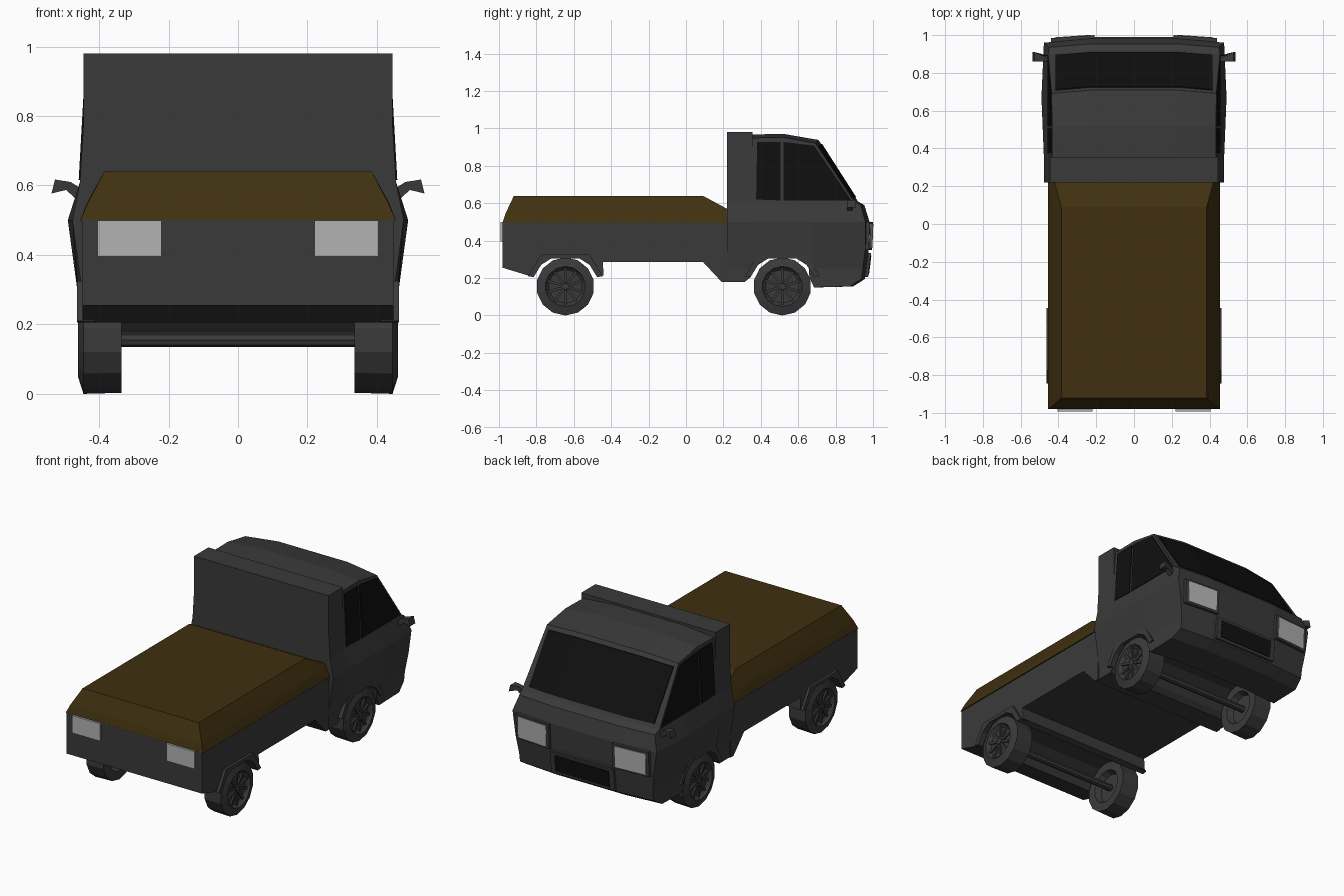
import bpy, bmesh, math
from mathutils import Vector, Matrix

if "Cube" in bpy.data.objects:
    bpy.data.objects.remove(bpy.data.objects["Cube"])


def material(name, rgb):
    m = bpy.data.materials.new(name)
    m.diffuse_color = (*rgb, 1)
    m.use_nodes = True
    m.node_tree.nodes["Principled BSDF"].inputs["Base Color"].default_value = m.diffuse_color
    return m


BODY = material("dark_paint", (0.042, 0.042, 0.042))
GLASS = material("dark_glass", (0.005, 0.005, 0.005))
COVER = material("brown_cover", (0.05, 0.03, 0.005))
LAMP = material("pale_lamp", (0.45, 0.45, 0.45))


def finish(name, bm, mat, mirror=False):
    if mirror:
        dup = bmesh.ops.duplicate(bm, geom=bm.verts[:] + bm.edges[:] + bm.faces[:])
        for v in dup["geom"]:
            if isinstance(v, bmesh.types.BMVert):
                v.co.x *= -1
    bmesh.ops.recalc_face_normals(bm, faces=bm.faces)
    me = bpy.data.meshes.new(name)
    bm.to_mesh(me)
    bm.free()
    me.materials.append(mat)
    ob = bpy.data.objects.new(name, me)
    bpy.context.collection.objects.link(ob)
    return ob


def prism(name, pts, x0, x1, mat, mirror=False, shape=None, cuts=()):
    """Side profile (y, z) extruded from x0 to x1, sliced, then reshaped."""
    bm = bmesh.new()
    face = bm.faces.new([bm.verts.new((x0, y, z)) for y, z in pts])
    ext = bmesh.ops.extrude_face_region(bm, geom=[face], use_keep_orig=True)
    for v in ext["geom"]:
        if isinstance(v, bmesh.types.BMVert):
            v.co.x = x1
    for axis, value in cuts:
        n = Vector((axis == "x", axis == "y", axis == "z"))
        bmesh.ops.bisect_plane(bm, geom=bm.verts[:] + bm.edges[:] + bm.faces[:],
                               dist=1e-4, plane_co=n * value, plane_no=n)
    if shape:
        for v in bm.verts:
            v.co = shape(*v.co)
    return finish(name, bm, mat, mirror)


def cab_width(y, z):
    steps = [(0.0, 0.452), (0.25, 0.456), (0.5, 0.49), (0.61, 0.455), (1.0, 0.433)]
    for (za, wa), (zb, wb) in zip(steps, steps[1:]):
        if z <= zb:
            w = wa + (wb - wa) * (z - za) / (zb - za)
            break
    if z < 0.6:
        w -= 0.013 * (y < 0.36) + 0.013 * (y > 0.95)
    return w


def bow(x, y, z):
    """Crowned roof and bowed front."""
    k = (x / 0.45) ** 2
    dy = 0.025 * k if y > 0.68 else 0
    dz = 0.025 * k * max(0, z - 0.61) / 0.335
    return Vector((x, y - dy, z - dz))


def cab_shape(x, y, z):
    if abs(x) > 0.3:
        x = math.copysign(cab_width(y, z), x)
    return bow(x, y, z)


XCUTS = [("x", -0.23), ("x", 0.23)]
ARCH = [(0.17, 0.205), (0.13, 0.27), (0.075, 0.305), (-0.075, 0.305), (-0.13, 0.27), (-0.17, 0.205)]
FLARE = [(-0.2, 0.21), (-0.13, 0.325), (0.13, 0.325), (0.2, 0.21)]
FRONT, REAR = 0.515, -0.645


def arch(c):
    return [(c + y, z) for y, z in ARCH]


# Cab with front wheel arch
prism("cab", [(0.22, 0.18), (0.22, 0.972), (0.52, 0.978), (0.715, 0.945), (0.925, 0.61),
              (0.96, 0.59), (0.988, 0.5), (0.985, 0.36), (0.963, 0.195), (0.90, 0.155), (0.71, 0.15)]
      + arch(FRONT) + [(0.315, 0.18)], -0.5, 0.5, BODY, shape=cab_shape,
      cuts=XCUTS + [("z", 0.25), ("z", 0.5), ("z", 0.61), ("y", 0.35), ("y", 0.7)])
prism("cab_rear_panel", [(0.22, 0.5), (0.22, 0.98), (0.355, 0.98), (0.355, 0.5)], -0.445, 0.445, BODY)

# Cargo bed with rear wheel arch
prism("cargo_bed", [(0.22, 0.5), (0.22, 0.18), (0.19, 0.18), (0.09, 0.287), (-0.445, 0.287), (-0.44, 0.215)]
      + arch(REAR) + [(-0.98, 0.255), (-0.98, 0.5)], -0.448, 0.448, BODY)

# Cargo cover
bm = bmesh.new()
for x, y, z in [(0.455, -0.98, 0.498), (0.435, -0.965, 0.545), (0.385, -0.92, 0.64),
                (0.385, 0.09, 0.64), (0.42, 0.22, 0.57), (0.455, 0.22, 0.498), (0.435, 0.09, 0.55)]:
    for s in (-1, 1):
        bm.verts.new((s * x, y, z))
bmesh.ops.convex_hull(bm, input=bm.verts[:])
bmesh.ops.dissolve_limit(bm, angle_limit=0.02, verts=bm.verts[:], edges=bm.edges[:])
finish("cargo_cover", bm, COVER)

# Windows follow the cab surface
prism("windshield", [(0.90, 0.63), (0.917, 0.632), (0.735, 0.922), (0.71, 0.92)], -0.415, 0.415, GLASS,
      shape=bow, cuts=XCUTS)


def on_side(x, y, z):
    return Vector((cab_width(y, z) + 0.004 if x > 0.42 else x, y, z))


prism("rear_side_window", [(0.375, 0.62), (0.505, 0.615), (0.505, 0.928), (0.38, 0.928)],
      0.42, 0.46, GLASS, True, on_side)
prism("front_side_window", [(0.52, 0.615), (0.885, 0.615), (0.685, 0.908), (0.52, 0.928)],
      0.42, 0.46, GLASS, True, on_side)


# Headlights, grille and tail lights
def lamp_tilt(x, y, z):
    return Vector((x, y - 0.07 * (x - 0.21), z))


prism("headlight_frame", [(0.93, 0.35), (0.994, 0.35), (1.0, 0.5), (0.93, 0.5)],
      0.21, 0.44, BODY, True, lamp_tilt)
prism("headlight", [(0.95, 0.362), (0.998, 0.362), (1.003, 0.488), (0.95, 0.488)],
      0.228, 0.422, LAMP, True, lamp_tilt)
prism("grille_frame", [(0.94, 0.205), (0.974, 0.205), (0.989, 0.335), (0.95, 0.335)], -0.21, 0.21, BODY)
prism("grille", [(0.94, 0.22), (0.979, 0.22), (0.991, 0.32), (0.95, 0.32)], -0.18, 0.18, GLASS)
prism("tail_light", [(-0.97, 0.395), (-0.992, 0.395), (-0.992, 0.499), (-0.97, 0.499)],
      0.22, 0.405, LAMP, True)

# Side mirrors: outline in x, z given thickness along y
bm = bmesh.new()
face = bm.faces.new([bm.verts.new((x, 0.86, z)) for x, z in
                     [(0.44, 0.55), (0.465, 0.56), (0.495, 0.587), (0.537, 0.577),
                      (0.527, 0.617), (0.482, 0.61), (0.45, 0.59)]])
ext = bmesh.ops.extrude_face_region(bm, geom=[face], use_keep_orig=True)
for v in ext["geom"]:
    if isinstance(v, bmesh.types.BMVert):
        v.co.y = 0.91 if v.co.x > 0.5 else 0.89
finish("side_mirror", bm, BODY, True)


# Wheels, spokes, flares and axles
def wheel(label, cy):
    r = 0.155
    hub = Vector((0, cy, r))
    bm = bmesh.new()
    section = [(0.37, 0.001), (0.37, 0.085), (0.335, 0.1), (0.335, 0.152), (0.445, r),
               (0.46, 0.108), (0.447, 0.1), (0.438, 0.09), (0.438, 0.001)]
    vs = [bm.verts.new((x, cy, r - d)) for x, d in section]
    es = [bm.edges.new(p) for p in zip(vs, vs[1:])]
    bmesh.ops.spin(bm, geom=vs + es, cent=hub, axis=(1, 0, 0), angle=math.tau, steps=14, use_duplicate=False)
    bmesh.ops.remove_doubles(bm, verts=bm.verts[:], dist=0.002)
    finish(label + "_wheel", bm, BODY, True)

    bm = bmesh.new()
    for i in range(10):
        m = (Matrix.Translation(hub) @ Matrix.Rotation(math.tau * i / 10, 4, "X")
             @ Matrix.Translation((0.442, 0, 0.055)) @ Matrix.Diagonal((0.012, 0.014, 0.085, 1)))
        bmesh.ops.create_cube(bm, size=1, matrix=m)
    turn = Matrix.Rotation(math.pi / 2, 4, "Y")
    bmesh.ops.create_cone(bm, cap_ends=True, segments=10, radius1=0.022, radius2=0.018, depth=0.02,
                          matrix=Matrix.Translation(hub + Vector((0.443, 0, 0))) @ turn)
    finish(label + "_spokes", bm, BODY, True)

    prism(label + "_arch_flare", [(cy + y, z) for y, z in FLARE] + arch(cy), 0.41, 0.464, BODY, True)

    bm = bmesh.new()
    bmesh.ops.create_cone(bm, cap_ends=True, segments=8, radius1=0.02, radius2=0.02, depth=0.76,
                          matrix=Matrix.Translation(hub) @ turn)
    finish(label + "_axle", bm, BODY)


wheel("front", FRONT)
wheel("rear", REAR)
